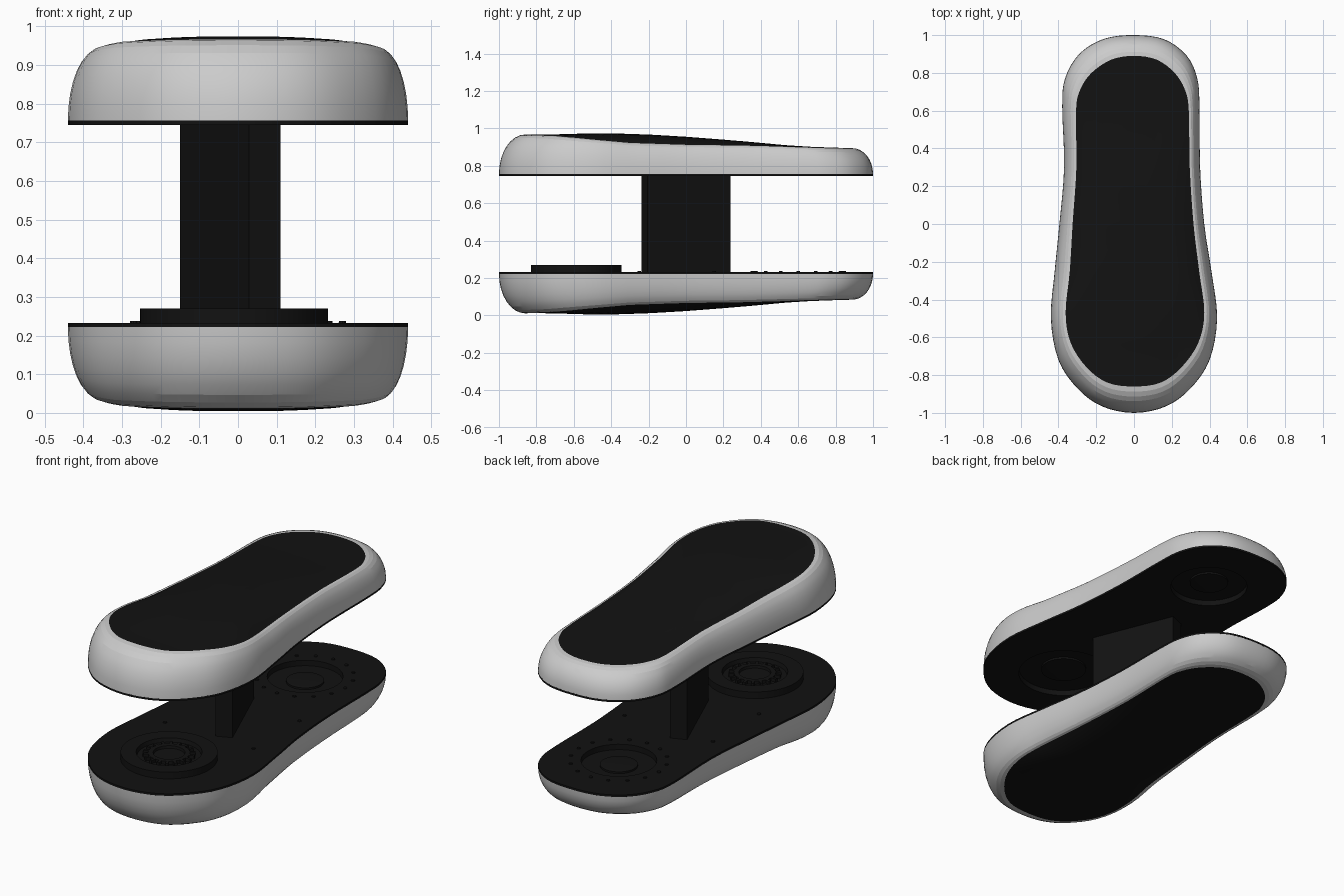
import bpy, bmesh
from math import sin, cos, pi, radians
from mathutils import Matrix, Vector

if "Cube" in bpy.data.objects:
    bpy.data.objects.remove(bpy.data.objects["Cube"])

TOP = 0.978  # overall height; the lower half mirrors the upper one
black = bpy.data.materials.new("black_rubber")
black.diffuse_color = (0.006, 0.006, 0.006, 1)
black.use_nodes = True
black.node_tree.nodes["Principled BSDF"].inputs["Base Color"].default_value = black.diffuse_color

# Outer outline and pad outline, matching control points
OUTER = [(0, 1), (.16, .978), (.28, .89), (.335, .77), (.347, .62), (.35, .3), (.372, 0), (.41, -.25),
         (.44, -.5), (.40, -.72), (.30, -.87), (.17, -.965), (0, -1), (-.17, -.965), (-.30, -.87),
         (-.40, -.72), (-.44, -.5), (-.42, -.25), (-.395, 0), (-.37, .3), (-.38, .62), (-.365, .77),
         (-.29, .9), (-.16, .98)]
PAD = [(0, .89), (.12, .87), (.215, .80), (.27, .71), (.29, .60), (.295, .3), (.315, 0), (.345, -.25),
       (.372, -.47), (.34, -.63), (.25, -.76), (.14, -.84), (0, -.86), (-.14, -.84), (-.25, -.76),
       (-.335, -.63), (-.362, -.47), (-.34, -.25), (-.325, 0), (-.305, .3), (-.307, .6), (-.285, .71),
       (-.225, .80), (-.12, .87)]
EDGE_Z = [(-.86, .967), (-.7, .96), (-.5, .94), (-.3, .922), (0, .912), (.3, .908), (.6, .9), (.89, .894)]
CROWN_Z = [(-.86, .968), (-.7, .975), (-.5, .978), (-.25, .97), (0, .955), (.3, .932), (.6, .905), (.89, .895)]


def spline(pts, steps=4):
    """Closed Catmull-Rom curve through the points."""
    n, out = len(pts), []
    for i in range(n):
        a, b, c, d = (Vector(pts[(i + k) % n]) for k in (-1, 0, 1, 2))
        for s in range(steps):
            t = s / steps
            out.append(0.5 * (2 * b + (c - a) * t + (2 * a - 5 * b + 4 * c - d) * t * t
                              + (3 * b - a - 3 * c + d) * t ** 3))
    return out


def lookup(table, y):
    for (y0, z0), (y1, z1) in zip(table, table[1:]):
        if y <= y1:
            t = max(0, (y - y0) / (y1 - y0))
            return z0 + (z1 - z0) * t
    return table[-1][1]


def finish(name, bm, mat=None, smooth=None):
    bmesh.ops.recalc_face_normals(bm, faces=bm.faces)
    me = bpy.data.meshes.new(name)
    bm.to_mesh(me)
    bm.free()
    ob = bpy.data.objects.new(name, me)
    bpy.context.collection.objects.link(ob)
    if mat:
        me.materials.append(mat)
    if smooth:
        bpy.ops.object.select_all(action='DESELECT')
        ob.select_set(True)
        bpy.context.view_layer.objects.active = ob
        bpy.ops.object.shade_smooth_by_angle(angle=radians(smooth))
    return ob


def loft(name, rings, mat=None, cap_start=False, cap_end=False, smooth=None):
    bm = bmesh.new()
    vs = [[bm.verts.new(p) for p in r] for r in rings]
    n = len(vs[0])
    for a, b in zip(vs, vs[1:]):
        for i in range(n):
            bm.faces.new((a[i], a[(i + 1) % n], b[(i + 1) % n], b[i]))
    if cap_start:
        bm.faces.new(vs[0])
    if cap_end:
        bm.faces.new(vs[-1])
    return finish(name, bm, mat, smooth)


def lathe(name, profile, x, y, mat, n=48):
    rings = [[(x + r * cos(2 * pi * i / n), y + r * sin(2 * pi * i / n), z) for i in range(n)]
             for r, z in profile]
    return loft(name, rings, mat, True, True, 30)


outer, pad = spline(OUTER), spline(PAD)


def build_half(prefix, flip, recesses):
    def fz(z):
        return TOP - z if flip else z

    # Rounded grey shell
    rings = []
    for k in range(9):
        a = k / 8 * pi / 2
        ring = []
        for o, p in zip(outer, pad):
            q = o.lerp(p, 1 - cos(a))
            z = .755 + (lookup(EDGE_Z, p.y) - .755) * sin(a)
            ring.append((q.x, q.y, fz(z)))
        rings.append(ring)
    loft(prefix + "_shell", rings, None, smooth=12)

    # Crowned black pad
    rings = []
    for s in (1, .95, .87, .75, .6, .42, .22, .05):
        ring = []
        for p in pad:
            q = p * s
            e, c = lookup(EDGE_Z, q.y), lookup(CROWN_Z, q.y)
            ring.append((q.x, q.y, fz(e + (c - e) * (1 - s ** 4))))
        rings.append(ring)
    loft(prefix + "_pad", rings, black, cap_end=True, smooth=30)

    # Black inner deck with round recesses
    deck = loft(prefix + "_deck", [[(o.x * s, o.y * s, fz(z)) for o in outer]
                                   for s, z in ((.94, .81), (1, .756), (1, .745))], black, True, True)
    for i, (x, y, r) in enumerate(recesses):
        cutter = lathe(f"{prefix}_cutter_{i}", [(r, fz(.70)), (r, fz(.775))], x, y, black)
        cutter.hide_render = True
        cutter.hide_set(True)
        mod = deck.modifiers.new("recess", 'BOOLEAN')
        mod.object, mod.operation, mod.solver = cutter, 'DIFFERENCE', 'EXACT'
        # Hub inside the recess
        lathe(f"{prefix}_hub_{i}", [(r * .5, fz(.78)), (r * .5, fz(.765)), (r * .4, fz(.762))], x, y, black, 32)


build_half("upper", False, [(-.01, .6, .2), (-.01, -.587, .235)])
build_half("lower", True, [(-.01, .6, .19)])

# Slanted upright plate joining both halves
bm = bmesh.new()
bmesh.ops.create_cube(bm, size=1, matrix=Matrix.Translation((-.02, 0, .489))
                      @ Matrix.Rotation(radians(22), 4, 'Z') @ Matrix.Diagonal((.0876, .477, .526, 1)))
finish("upright_plate", bm, black)

# Raised turntable ring on the lower deck, with a toothed hub
CX, CY = -.01, -.587
lathe("turntable_ring", [(.243, .228), (.243, .27), (.165, .27), (.160, .248)], CX, CY, black, 64)
lathe("turntable_hub", [(.105, .24), (.105, .266), (.08, .266), (.078, .252)], CX, CY, black)
bm = bmesh.new()
for i in range(18):
    bmesh.ops.create_cube(bm, size=1, matrix=Matrix.Translation((CX, CY, .256))
                          @ Matrix.Rotation(2 * pi * i / 18, 4, 'Z')
                          @ Matrix.Translation((.117, 0, 0)) @ Matrix.Diagonal((.03, .014, .02, 1)))
finish("hub_teeth", bm, black)

# Small screw heads around the wells and along the deck
bm = bmesh.new()
spots = [(CX + .245 * cos(2 * pi * i / 16), .6 + .245 * sin(2 * pi * i / 16)) for i in range(16)]
spots += [(s * .27, y) for s in (-1, 1) for y in (-.25, .15)]
for x, y in spots:
    bmesh.ops.create_cone(bm, cap_ends=True, segments=10, radius1=.011, radius2=.009, depth=.008,
                          matrix=Matrix.Translation((x, y, .234)))
finish("deck_screws", bm, black)
